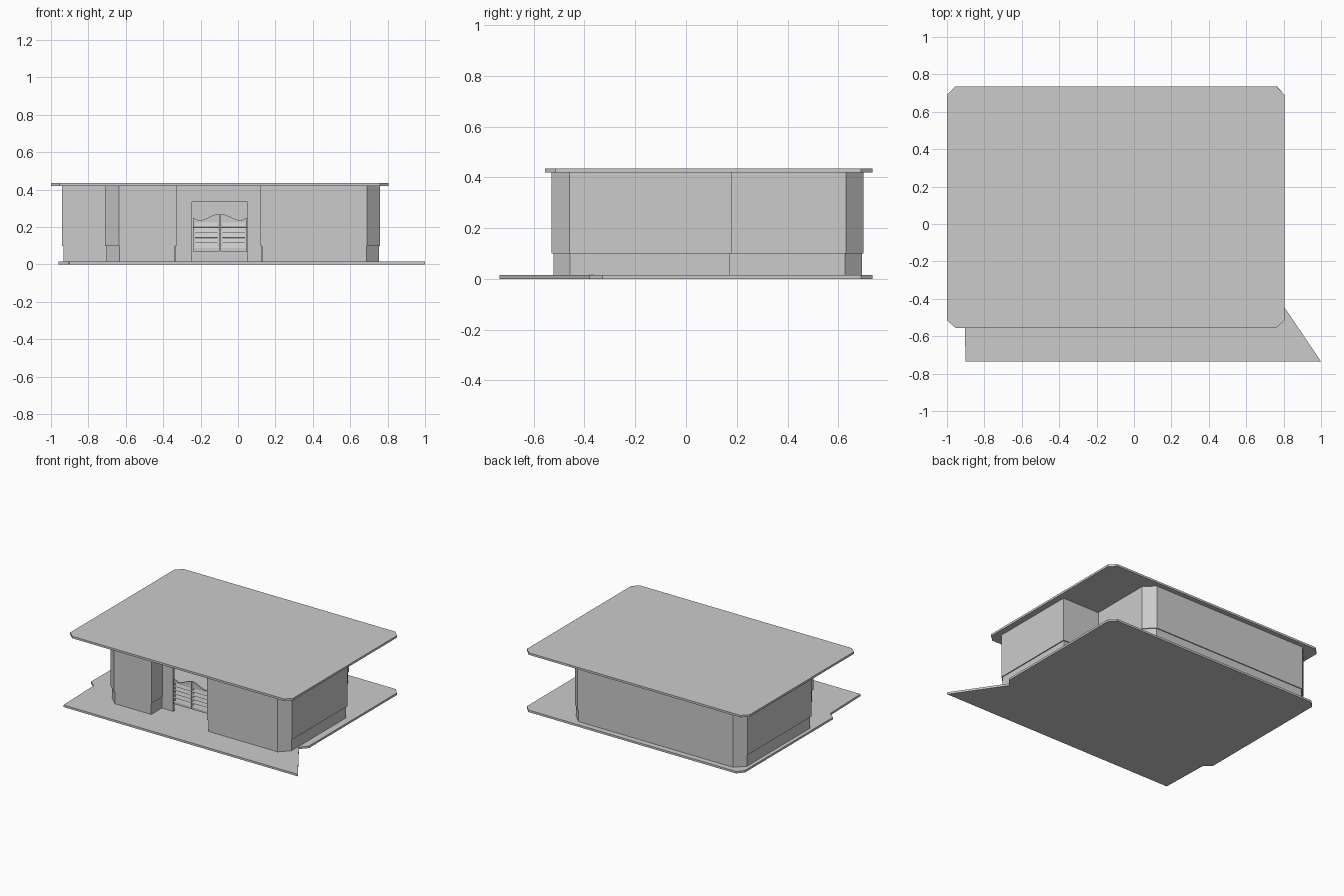
import bpy, bmesh, math
from mathutils import Vector

cube = bpy.data.objects.get("Cube")
if cube:
    bpy.data.objects.remove(cube, do_unlink=True)

grey = bpy.data.materials.new("plain grey")
grey.use_nodes = True
tone = (0.6, 0.6, 0.6, 1)
grey.diffuse_color = tone
grey.node_tree.nodes["Principled BSDF"].inputs["Base Color"].default_value = tone


def finish(name, bm):
    bmesh.ops.recalc_face_normals(bm, faces=bm.faces)
    mesh = bpy.data.meshes.new(name)
    bm.to_mesh(mesh)
    bm.free()
    mesh.materials.append(grey)
    obj = bpy.data.objects.new(name, mesh)
    bpy.context.collection.objects.link(obj)
    return obj


def prism(name, points, offset):
    """Extrude a closed 3D outline along an offset."""
    bm = bmesh.new()
    face = bm.faces.new([bm.verts.new(p) for p in points])
    result = bmesh.ops.extrude_face_region(bm, geom=[face], use_keep_orig=True)
    moved = [v for v in result["geom"] if isinstance(v, bmesh.types.BMVert)]
    bmesh.ops.translate(bm, verts=moved, vec=offset)
    return finish(name, bm)


def box(name, x0, x1, y0, y1, z0, z1):
    return prism(name, [(x0, y0, z0), (x1, y0, z0), (x1, y1, z0), (x0, y1, z0)], (0, 0, z1 - z0))


def slab(name, outline, z0, z1):
    return prism(name, [(x, y, z0) for x, y in outline], (0, 0, z1 - z0))


# Ground slab with the flared front apron, and the flat roof
FLOOR, EAVES = 0.015, 0.42
slab("floor", [(-0.9, -0.735), (1, -0.735), (0.76, -0.38), (0.805, -0.33), (0.805, 0.69),
               (0.765, 0.735), (-0.92, 0.735), (-0.96, 0.69), (-0.96, -0.33), (-0.91, -0.37)], 0, FLOOR)
slab("roof", [(-0.955, -0.555), (0.76, -0.555), (0.805, -0.515), (0.805, 0.69), (0.76, 0.735),
              (-0.955, 0.735), (-1, 0.69), (-1, -0.515)], EAVES, 0.435)

# Outer wall path, running round the building from one side of the porch to the other
path = [Vector(p) for p in (
    (0.12, -0.4), (0.12, -0.53), (0.69, -0.53), (0.76, -0.46), (0.76, 0.18), (0.46, 0.18),
    (0.46, 0.63), (0.39, 0.7), (-0.87, 0.7), (-0.94, 0.63), (-0.94, -0.11), (-0.71, -0.11),
    (-0.71, -0.46), (-0.635, -0.53), (-0.33, -0.53), (-0.33, -0.4))]


def inset_path(points, amount):
    """Move an open counter-clockwise path inwards with mitred corners."""
    moved = []
    for i, p in enumerate(points):
        near = [(points[j + 1] - points[j]).normalized()
                for j in (i - 1, i) if 0 <= j < len(points) - 1]
        normals = [Vector((-d.y, d.x)) for d in near]
        total = sum(normals, Vector((0, 0)))
        moved.append(p + total * (amount / total.dot(normals[0])))
    return moved


def wall(name, inset, z0, z1, thickness=0.015):
    outer = inset_path(path, inset)
    inner = inset_path(path, inset + thickness)
    return slab(name, outer + inner[::-1], z0, z1)


wall("skirting", 0.007, FLOOR, 0.1)
wall("outer_wall", 0, 0.1, EAVES)

# Porch wall around the doorway
LEFT, RIGHT, TOP = -0.245, 0.052, 0.335
box("porch_wall_right", -0.335, LEFT, -0.4, -0.385, FLOOR, EAVES)
box("porch_wall_left", RIGHT, 0.125, -0.4, -0.385, FLOOR, EAVES)
box("porch_lintel", LEFT, RIGHT, -0.4, -0.385, TOP, EAVES)

# Pair of louvred swing doors with curved tops, mirrored about the doorway centre
CENTRE, WIDTH, BOTTOM = (LEFT + RIGHT) / 2, 0.142, 0.07


def crest(t):
    """Door top height, from the centre gap (0) to the hinge side (1)."""
    if t > 0.8:
        return 0.238 + 0.012 * (t - 0.8) / 0.2
    return 0.253 + 0.017 * math.cos(math.pi * t / 0.8) - 0.002 * t


for side, word in ((-1, "right"), (1, "left")):
    def across(t):
        return CENTRE + side * (0.003 + WIDTH * t)

    # Stiles and rails
    for part, t0, t1 in (("inner", 0, 0.08), ("outer", 0.92, 1)):
        a, b = sorted((across(t0), across(t1)))
        box(f"{word}_door_{part}_stile", a, b, -0.398, -0.387, BOTTOM, 0.24)
    a, b = sorted((across(0), across(1)))
    box(f"{word}_door_bottom_rail", a, b, -0.398, -0.387, BOTTOM, 0.09)
    steps = [i / 12 for i in range(13)]
    top = [(across(t), -0.398, crest(t)) for t in steps]
    base = [(across(1), -0.398, 0.225), (across(0), -0.398, 0.225)]
    prism(f"{word}_door_top_rail", top + base, (0, 0.011, 0))

    # Tilted louvres
    for i in range(5):
        z = 0.088 + i * 0.028
        prism(f"{word}_door_louvre_{i + 1}",
              [(a, -0.4, z), (a, -0.396, z - 0.002), (a, -0.386, z + 0.028), (a, -0.39, z + 0.03)],
              (b - a, 0, 0))
